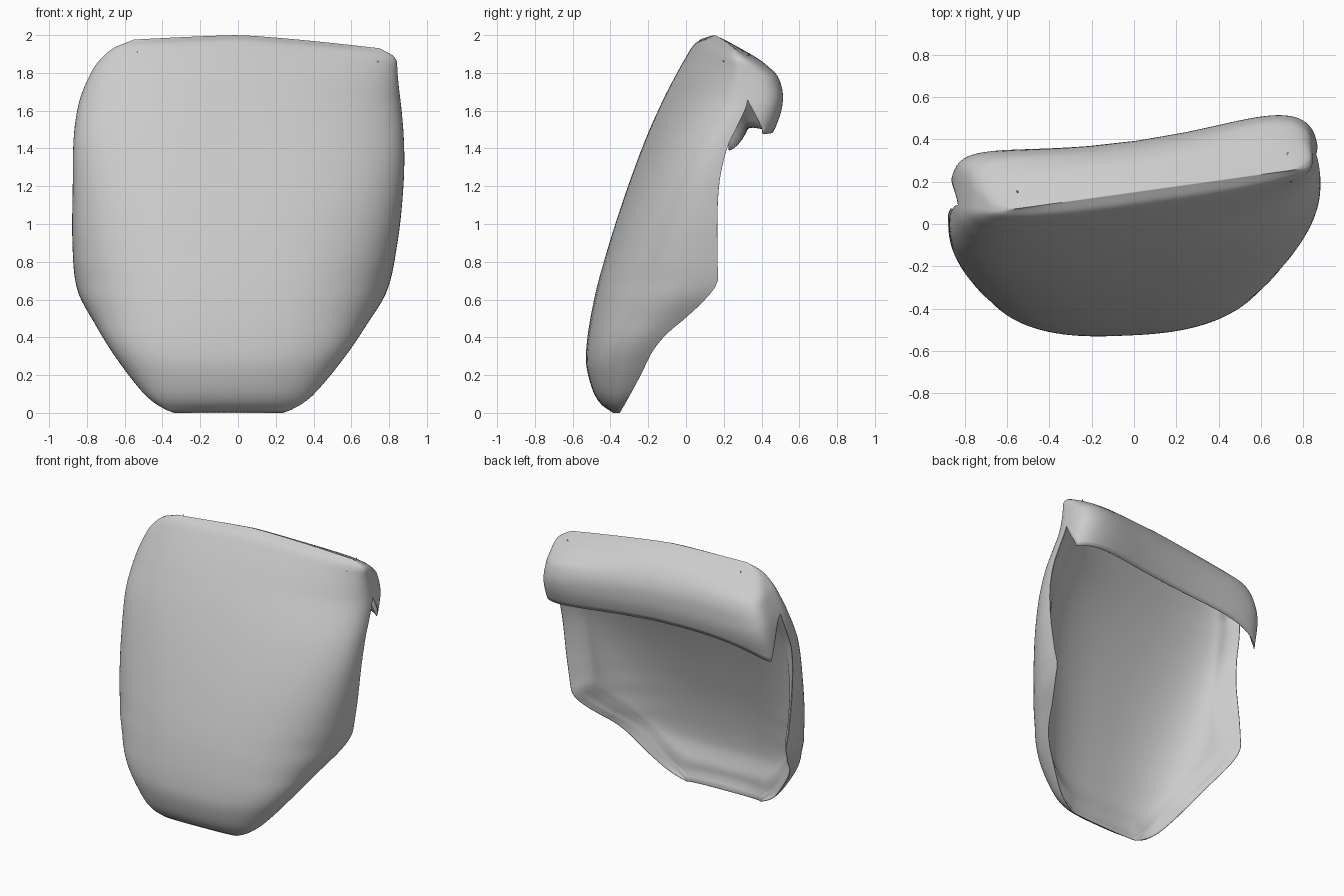
import bpy, bmesh, math
from mathutils import kdtree

cube = bpy.data.objects.get("Cube")
if cube:
    bpy.data.objects.remove(cube, do_unlink=True)

# Height profiles: (z, value)
FRONT = [(0, -.38), (.05, -.45), (.15, -.5), (.3, -.525), (.6, -.48), (.9, -.395),
         (1.2, -.29), (1.5, -.165), (1.75, -.04), (1.9, .045), (1.97, .095), (2, .15)]
RIM = [(0, -.36), (.2, -.26), (.33, -.2), (.42, -.13), (.5, -.04), (.6, .06), (.69, .12),
       (.8, .115), (1.2, .095), (1.42, .12), (1.55, .165), (1.68, .205), (1.85, .19), (2, .15)]
BACK = [(1.3, .28), (1.45, .33), (1.55, .37), (1.65, .39), (1.78, .38), (1.9, .31),
        (1.97, .21), (2, .15)]
WIDTH = [(0, .29), (.03, .36), (.1, .45), (.3, .61), (.47, .72), (.65, .82), (.9, .86),
         (1.2, .875), (1.45, .875), (1.65, .855), (1.8, .82), (1.9, .785), (1.96, .74), (2, .65)]
CENTRE = [(0, -.05), (.65, -.03), (1.2, 0), (1.65, .01), (1.85, .04), (1.95, .08), (2, .1)]


def sample(prof, z):
    """Smooth cubic interpolation through a profile."""
    last = len(prof) - 1
    i = 0
    while i < last - 1 and z > prof[i + 1][0]:
        i += 1

    def slope(j):
        a, b = prof[max(j - 1, 0)], prof[min(j + 1, last)]
        return (b[1] - a[1]) / (b[0] - a[0])

    (z0, v0), (z1, v1) = prof[i], prof[i + 1]
    h = z1 - z0
    s = min(max((z - z0) / h, 0), 1)
    return (v0 * (1 + 2 * s) * (1 - s) ** 2 + slope(i) * h * s * (1 - s) ** 2
            + v1 * s * s * (3 - 2 * s) + slope(i + 1) * h * s * s * (s - 1))


def point(t, z, back):
    """Point on the rounded cross-section; t runs 0..pi from -x to +x."""
    top = min(1, (2 - z) * 6)
    c, s = -math.cos(t), max(math.sin(t), 0)
    n = 2.6
    if back:
        # The lip has a tighter corner on the -x side
        n += top * (1.7 - 1.2 * c)
    rim = sample(RIM, z)
    x = sample(CENTRE, z) + sample(WIDTH, z) * math.copysign(abs(c) ** (2 / n), c)
    # The back lip is slightly hollow across its width
    edge = sample(BACK, z) + 0.14 * x * x * top if back else sample(FRONT, z)
    skew = 0.04 + 0.1 * min(z / 1.7, 1) ** 2
    y = rim + (edge - rim) * s ** (2 / n) + skew * x
    drop = (0.1 if x > 0 else 0.05) * abs(x) ** 1.25 * (z / 2) ** 4
    return x, y, z - drop


COLS, LOW, HIGH = 80, 48, 26
NOTCH = 1.7


def upper(start, k):
    return 2 - (2 - start) * (1 - k / HIGH) ** 1.7


def lip_start(t):
    """Lower edge of the back lip, arched up into a notch at each end."""
    side = -math.cos(t)
    base = 1.51 - (0.13 if side < 0 else 0.01) * side * side
    reach = max(math.sin(t), 0) ** 0.5
    return base + (NOTCH - base) * max(0, 1 - reach / 0.6) ** 0.8


bm = bmesh.new()


def sheet(rows):
    grid = [[bm.verts.new(p) for p in row] for row in rows]
    for a, b in zip(grid, grid[1:]):
        for i in range(len(a) - 1):
            bm.faces.new((a[i], a[i + 1], b[i + 1], b[i]))


# Columns crowd towards the two sides
steps = [i / COLS for i in range(COLS + 1)]
angles = [math.pi * u * u * (3 - 2 * u) for u in steps]

# Front face with wrapped sides
levels = [NOTCH * (k / LOW) ** 1.2 for k in range(LOW)]
levels += [upper(NOTCH, k) for k in range(HIGH + 1)]
sheet([[point(t, z, False) for t in angles] for z in levels])

# Lip folded over the top and down the back
sheet([[point(t, upper(lip_start(t), k), True) for t in reversed(angles)]
       for k in range(HIGH + 1)])

bmesh.ops.remove_doubles(bm, verts=bm.verts, dist=0.0005)

# Wall thickness grows from a knife edge at the open margin
margin = [v.co.copy() for v in bm.verts if v.is_boundary]
tree = kdtree.KDTree(len(margin))
for i, co in enumerate(margin):
    tree.insert(co, i)
tree.balance()
weights = [math.sin(math.pi / 2 * min(1, tree.find(v.co)[2] / 0.18)) for v in bm.verts]

mesh = bpy.data.meshes.new("curved_shell")
bm.to_mesh(mesh)
bm.free()
shell = bpy.data.objects.new("curved_shell", mesh)
bpy.context.collection.objects.link(shell)

group = shell.vertex_groups.new(name="wall_thickness")
for i, w in enumerate(weights):
    group.add([i], w, "REPLACE")

# Plain grey material
grey = bpy.data.materials.new("light_grey")
grey.use_nodes = True
grey.diffuse_color = (0.6, 0.6, 0.6, 1)
grey.node_tree.nodes["Principled BSDF"].inputs["Base Color"].default_value = (0.6, 0.6, 0.6, 1)
mesh.materials.append(grey)

# Hollow inner face
wall = shell.modifiers.new("wall", "SOLIDIFY")
wall.thickness = 0.09
wall.offset = -1
wall.vertex_group = group.name
wall.thickness_vertex_group = 0.04

bpy.context.view_layer.objects.active = shell
shell.select_set(True)
bpy.ops.object.shade_smooth_by_angle(angle=math.radians(60))
